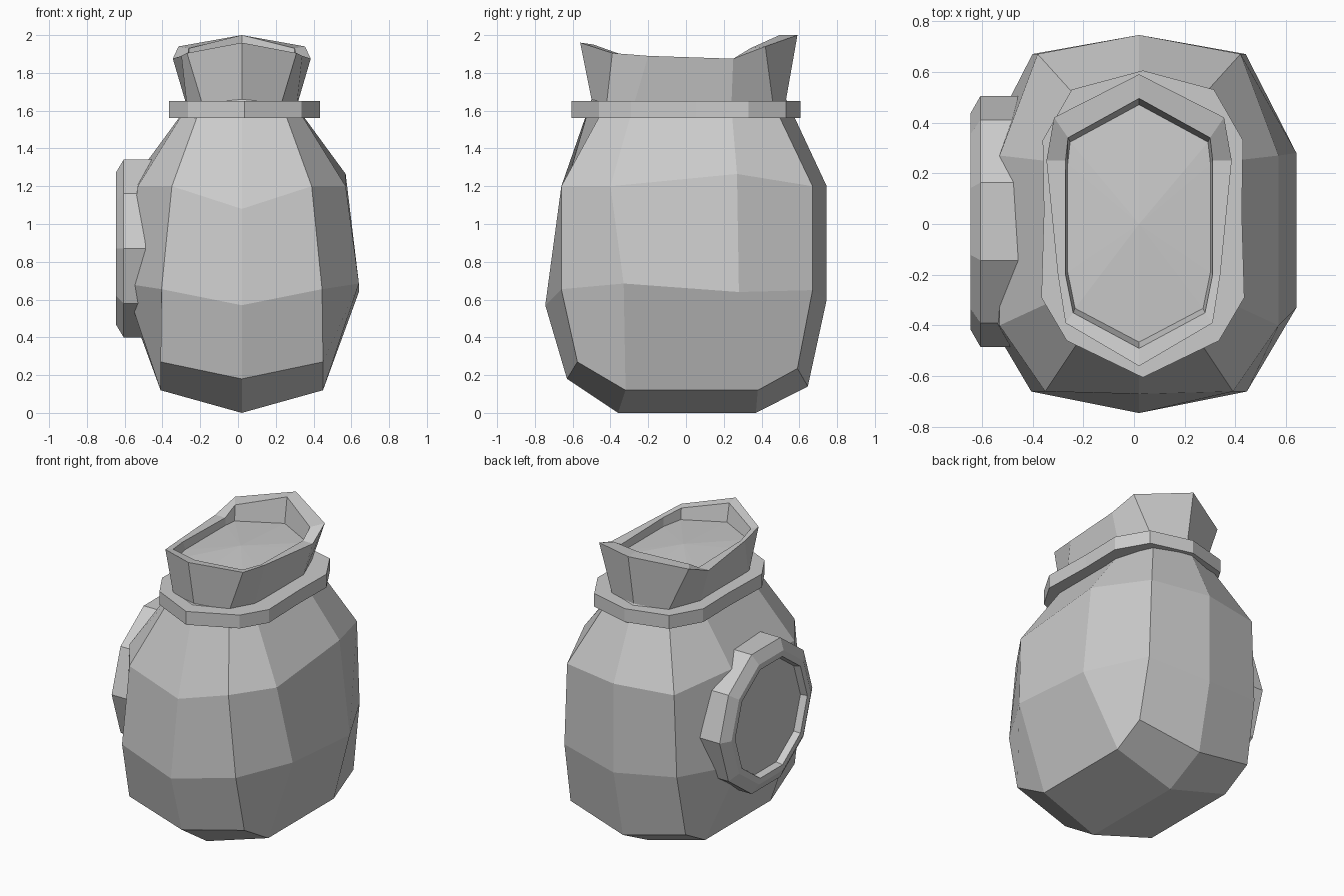
import bpy
import math

if "Cube" in bpy.data.objects:
    bpy.data.objects.remove(bpy.data.objects["Cube"], do_unlink=True)

CLOTH = (0.6, 0.6, 0.6, 1)
cloth = bpy.data.materials.new("grey cloth")
cloth.diffuse_color = CLOTH
cloth.use_nodes = True
cloth.node_tree.nodes["Principled BSDF"].inputs["Base Color"].default_value = CLOTH


def mirrored_ring(half, centre):
    """Close a half outline, front to back, by mirroring it across a centre line."""
    right = [(centre + x, y, z) for x, y, z in half]
    left = [(centre - x, y, z) for x, y, z in reversed(half[1:-1])]
    return right + left


def loft(name, rings, extra_faces=None, cap_start=False, cap_end=False, tip=None):
    """Skin a stack of equal rings with quads, with optional caps or a fan tip."""
    count = len(rings[0])
    verts = [v for ring in rings for v in ring]
    faces = []
    for r in range(len(rings) - 1):
        for i in range(count):
            j = (i + 1) % count
            a, b = r * count, (r + 1) * count
            faces.append((a + i, a + j, b + j, b + i))
    last = (len(rings) - 1) * count
    if cap_start:
        faces.append(tuple(reversed(range(count))))
    if cap_end:
        faces.append(tuple(range(last, last + count)))
    if tip:
        verts.append(tip)
        for i in range(count):
            faces.append((last + i, last + (i + 1) % count, len(verts) - 1))
    if extra_faces:
        new_verts, build = extra_faces
        start = len(verts)
        verts.extend(new_verts)
        faces.extend(build(start))
    mesh = bpy.data.meshes.new(name)
    mesh.from_pydata(verts, [], faces)
    mesh.materials.append(cloth)
    mesh.validate()
    obj = bpy.data.objects.new(name, mesh)
    bpy.context.collection.objects.link(obj)
    return obj


# Sack body: half outlines run front centre, front corner, sides, back corner, back centre
MID = 0.02
base = [(0, -.63, .18), (.43, -.575, .27), (.43, -.32, .12),
        (.43, .38, .12), (.43, .59, .235), (0, .645, .14)]
belly = [(0, -.745, .57), (.425, -.66, .655), (.62, -.33, .685),
         (.62, .28, .64), (.42, .67, .65), (0, .745, .6)]
shoulder = [(0, -.67, 1.08), (.37, -.66, 1.2), (.55, -.4, 1.2),
            (.55, .27, 1.265), (.4, .67, 1.2), (0, .745, 1.2)]
neck = [(0, -.5, 1.66), (.21, -.42, 1.64), (.29, -.28, 1.62),
        (.29, .24, 1.62), (.21, .46, 1.64), (0, .53, 1.66)]


def keel_faces(k):
    """Bottom panels folded along a short centre ridge."""
    f, b = k, k + 1
    return [(f, 2, 1, 0), (f, b, 3, 2), (b, 5, 4, 3),
            (b, 7, 6, 5), (b, f, 8, 7), (f, 0, 9, 8)]


loft("sack_body", [mirrored_ring(h, MID) for h in (base, belly, shoulder, neck)],
     extra_faces=([(MID, -.36, 0), (MID, .37, 0)], keel_faces))

# Flared mouth with a thick rim and the filling inside
flare = [(0, -.56, 1.96), (.29, -.39, 1.905), (.32, -.2, 1.89),
         (.365, .25, 1.875), (.335, .42, 1.94), (0, .59, 2)]
lip = [(0, -.49, 1.95), (.26, -.35, 1.9), (.29, -.2, 1.885),
       (.29, .25, 1.875), (.28, .34, 1.93), (0, .495, 2)]
filling = [(x * .97, y * .95, 1.83) for x, y, z in lip]
loft("sack_mouth", [mirrored_ring(h, MID) for h in (neck, flare, lip, filling)],
     tip=(MID, 0, 1.86))

# Tie band around the neck
band = [(0, -.605), (.3, -.46), (.4, -.29), (.39, .05), (.395, .33), (.28, .53), (0, .605)]
loft("neck_band",
     [mirrored_ring([(x, y, z) for x, y in band], .035) for z in (1.56, 1.65)],
     cap_start=True, cap_end=True)


# Round plaque on the right side, with a raised rim and a sunken face
def decagon(x, radius):
    turns = [math.tau * i / 10 for i in range(10)]
    return [(x, .01 - radius * math.cos(t), .87 + radius * math.sin(t)) for t in turns]


plaque = [(-.38, .495), (-.605, .495), (-.645, .425), (-.645, .385), (-.6, .375)]
loft("side_plaque", [decagon(x, r) for x, r in plaque], cap_start=True, cap_end=True)

# Make every surface face outward
for obj in bpy.context.collection.objects:
    if obj.type == 'MESH' and obj.name in ("sack_body", "sack_mouth", "neck_band", "side_plaque"):
        bpy.context.view_layer.objects.active = obj
        obj.select_set(True)
        bpy.ops.object.mode_set(mode='EDIT')
        bpy.ops.mesh.select_all(action='SELECT')
        bpy.ops.mesh.normals_make_consistent(inside=False)
        bpy.ops.object.mode_set(mode='OBJECT')
        obj.select_set(False)
